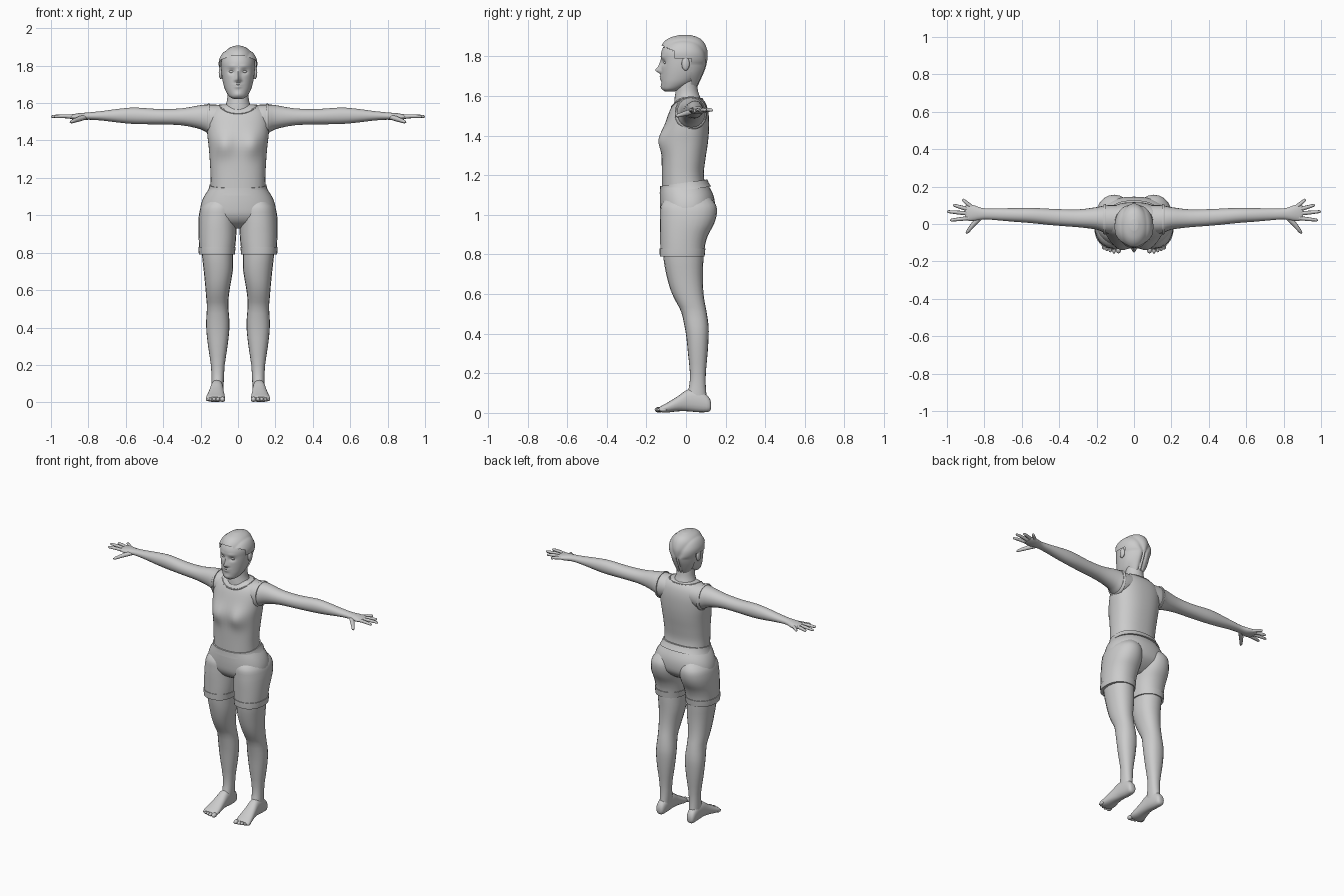
import bpy, bmesh, math
from mathutils import Vector

ORDER = {'x': (2, 0, 1), 'y': (0, 2, 1), 'z': (0, 1, 2)}  # where (a, b, t) land in xyz


def finish(name, bm, mirror=False, angle=50):
    bmesh.ops.recalc_face_normals(bm, faces=bm.faces)
    me = bpy.data.meshes.new(name)
    bm.to_mesh(me)
    bm.free()
    me.shade_smooth()
    me.set_sharp_from_angle(angle=math.radians(angle))
    ob = bpy.data.objects.new(name, me)
    bpy.context.collection.objects.link(ob)
    if mirror:
        ob.modifiers.new("Mirror", 'MIRROR').use_mirror_merge = False
    return ob


def smooth_sections(secs, steps):
    out = []
    for i in range(len(secs) - 1):
        p0, p1, p2, p3 = (secs[max(i - 1, 0)], secs[i], secs[i + 1], secs[min(i + 2, len(secs) - 1)])
        for s in range(steps):
            t = s / steps
            out.append([0.5 * (2 * b + (c - a) * t + (2 * a - 5 * b + 4 * c - d) * t * t
                               + (3 * b - a - 3 * c + d) * t ** 3)
                        for a, b, c, d in zip(p0, p1, p2, p3)])
    return out + [list(secs[-1])]


def bridge(bm, rings, cap=True):
    n = len(rings[0])
    for r, q in zip(rings, rings[1:]):
        for j in range(n):
            bm.faces.new((r[j], r[(j + 1) % n], q[(j + 1) % n], q[j]))
    if cap:
        bm.faces.new(rings[0])
        bm.faces.new(rings[-1])


def loft(name, secs, axis='z', n=24, steps=3, p=0.9, mirror=False, bumps=(), tilt=0, cap=True, edit=None):
    """Sections are (t, a0, a1, b0, b1); bumps push y: (x, z, sx, sz, dy)."""
    bm = bmesh.new()
    rings = []
    for t, a0, a1, b0, b1 in smooth_sections(secs, steps):
        ring = []
        for j in range(n):
            u = 2 * math.pi * j / n
            c, s = math.cos(u), math.sin(u)
            a = (a0 + a1) / 2 + (a1 - a0) / 2 * math.copysign(abs(c) ** p, c)
            b = (b0 + b1) / 2 + (b1 - b0) / 2 * math.copysign(abs(s) ** p, s)
            v = [0, 0, 0]
            for val, k in zip((a, b, t), ((0, 1, 2) if axis == 'z' else (1, 2, 0) if axis == 'x' else (0, 2, 1))):
                v[k] = val
            v[2] += tilt * v[1]
            for bx, bz, sx, sz, dy in bumps:
                if v[1] * dy > 0 or (dy > 0 and v[1] < -0.03):
                    for side in ((1, -1) if bx else (1,)):
                        v[1] += dy * math.exp(-((v[0] - side * bx) / sx) ** 2 - ((v[2] - bz) / sz) ** 2)
            ring.append(bm.verts.new(v))
        rings.append(ring)
    bridge(bm, rings, cap)
    if edit:
        edit(bm)
    return finish(name, bm, mirror)


def tube(name, pts, n=8, mirror=True, closed=False):
    """Round tube through points (x, y, z, radius)."""
    bm = bmesh.new()
    rings = []
    m = len(pts)
    for i, q in enumerate(pts):
        c = Vector(q[:3])
        nxt = pts[(i + 1) % m] if closed else pts[min(i + 1, m - 1)]
        d = (Vector(nxt[:3]) - Vector(pts[i - 1 if closed else max(i - 1, 0)][:3])).normalized()
        u = d.cross(Vector((0.05, 0.1, 1))).normalized()
        w = d.cross(u)
        rings.append([bm.verts.new(c + q[3] * (u * math.cos(2 * math.pi * k / n) + w * math.sin(2 * math.pi * k / n)))
                      for k in range(n)])
    bridge(bm, rings + ([rings[0]] if closed else []), cap=not closed)
    return finish(name, bm, mirror)


def ball(name, loc, size, mirror=True):
    bm = bmesh.new()
    bmesh.ops.create_uvsphere(bm, u_segments=16, v_segments=10, radius=1)
    bmesh.ops.scale(bm, vec=size, verts=bm.verts)
    bmesh.ops.translate(bm, vec=loc, verts=bm.verts)
    return finish(name, bm, mirror)


def sym(rows):
    return [(z, -x, x, f, b) for z, x, f, b in rows]


# Tank top torso
torso = loft("tank_top", sym([(1.12, .148, -.122, .105), (1.2, .146, -.122, .09), (1.28, .15, -.122, .098),
             (1.36, .156, -.118, .11), (1.43, .164, -.112, .116), (1.5, .166, -.092, .115),
             (1.55, .155, -.07, .105), (1.58, .125, -.045, .088), (1.592, .085, -.025, .07)]),
             n=48, steps=4, p=.85, bumps=[(.075, 1.375, .055, .06, -.03)])

# Neckline trim, snapped to the torso
trim = []
for i in range(32):
    u = 2 * math.pi * i / 32
    guess = Vector((.095 * math.cos(u), .015 + .08 * math.sin(u), 1.57 + .03 * math.sin(u)))
    hit = torso.closest_point_on_mesh(guess)[1]
    trim.append((*hit, .004))
tube("neckline_trim", trim, n=6, mirror=False, closed=True)

# Neck
loft("neck", sym([(1.555, .085, -.06, .085), (1.585, .068, -.058, .075), (1.62, .058, -.053, .062),
                  (1.66, .056, -.05, .056), (1.7, .055, -.05, .055)]), p=1)

# Head: eye sockets, nose, lips, chin and brow are soft bumps
head_rows = [(1.622, .022, -.105, -.06), (1.635, .046, -.119, -.02), (1.665, .066, -.124, .035),
             (1.7, .078, -.125, .068), (1.74, .086, -.125, .085), (1.78, .09, -.125, .095),
             (1.82, .09, -.125, .097), (1.86, .077, -.106, .083), (1.884, .052, -.076, .058),
             (1.897, .016, -.03, .02)]
loft("head", sym(head_rows), n=72, steps=6, p=.95,
     bumps=[(.034, 1.768, .018, .013, .012), (0, 1.73, .011, .015, -.026), (0, 1.755, .009, .022, -.012),
            (.012, 1.722, .008, .008, -.009), (0, 1.699, .02, .005, -.008), (0, 1.686, .017, .006, -.008),
            (0, 1.645, .022, .014, -.006), (.032, 1.797, .024, .008, -.004)])
ball("eye", (.034, -.104, 1.768), (.014, .009, .007))
ball("ear", (.092, -.002, 1.762), (.011, .02, .034))


# Ridged hair cap with the face area cut away
def ridges(bm):
    for v in bm.verts:
        ang = math.atan2(v.co.x, max(v.co.z - 1.74, .02))
        out = (v.co - Vector((0, -.01, 1.75))).normalized()
        v.co += out * (.001 + .009 * abs(math.cos(3.5 * ang)))
    drop = []
    for f in bm.faces:
        c = f.calc_center_median()
        edge = .025 - max(0, c.z - 1.79) * 2.4
        burn = 1.79 < c.z < 1.84 and c.y > -.06 and abs(c.x) > .05
        if c.y < edge and not burn:
            drop.append(f)
    bmesh.ops.delete(bm, geom=drop, context='FACES')


loft("hair", sym([(1.655, .045, -.05, .052)] + [(z, x + .004, f - .003, b + .003) for z, x, f, b in head_rows[3:]]),
     n=72, steps=6, p=.95, edit=ridges)

# Arms and palms
loft("arm", [(.09, -.05, .1, 1.45, 1.59), (.15, -.05, .1, 1.435, 1.592), (.2, -.03, .09, 1.46, 1.589),
             (.3, -.017, .078, 1.481, 1.572), (.42, -.008, .08, 1.486, 1.568), (.55, .005, .086, 1.488, 1.576),
             (.64, .012, .085, 1.496, 1.569), (.73, .02, .083, 1.507, 1.557), (.8, .025, .083, 1.511, 1.55),
             (.85, .018, .098, 1.508, 1.546), (.885, .017, .105, 1.513, 1.54), (.903, .03, .095, 1.518, 1.535)],
     axis='x', p=.95, mirror=True)
loft("armhole_trim", [(.15, -.056, .106, 1.43, 1.596), (.158, -.056, .106, 1.431, 1.597),
                      (.166, -.05, .101, 1.438, 1.594)], axis='x', n=32, mirror=True)

# Fingers and thumb
for name, a, b in [("little_finger", (.87, .092), (.918, .132)), ("ring_finger", (.885, .078), (.968, .102)),
                   ("middle_finger", (.885, .056), (1.0, .067)), ("index_finger", (.88, .032), (.984, .02))]:
    pts = [(a[0] + (b[0] - a[0]) * t, a[1] + (b[1] - a[1]) * t, 1.527 + .003 * math.sin(3 * t), r)
           for t, r in ((0, .011), (.4, .0105), (.75, .009), (.94, .0075), (1, .003))]
    tube(name, pts)
tube("thumb", [(.815, .04, 1.525, .013), (.85, .008, 1.515, .014), (.875, -.022, 1.506, .011),
               (.89, -.042, 1.5, .009), (.897, -.05, 1.497, .004)])

# Shorts: hips, legs, waistband and hems
loft("shorts_hips", sym([(1.145, .152, -.13, .115), (1.1, .182, -.132, .138), (1.05, .2, -.132, .146),
                         (1.0, .2, -.126, .138), (.96, .17, -.1, .1), (.93, .1, -.05, .05)]),
     n=40, p=.88)
loft("shorts_leg", [(1.1, .035, .15, -.09, .11), (1.05, .01, .196, -.126, .151), (1.0, .004, .209, -.131, .155),
                    (.95, .006, .212, -.132, .14), (.9, .009, .211, -.131, .113), (.85, .013, .209, -.13, .097),
                    (.792, .02, .206, -.129, .091)], p=.9, mirror=True)
loft("hem_band", [(.79, .017, .209, -.132, .094), (.81, .015, .211, -.133, .096), (.83, .012, .212, -.133, .098)],
     n=32, steps=1, mirror=True)
loft("waistband", sym([(1.125, .166, -.133, .127), (1.145, .156, -.131, .115), (1.163, .152, -.13, .108)]),
     n=40, steps=1, p=.87, tilt=.14)

# Legs
loft("leg", [(.86, .028, .197, -.118, .088), (.78, .026, .192, -.114, .088), (.7, .028, .183, -.1, .085),
             (.62, .042, .175, -.078, .087), (.56, .05, .17, -.05, .094), (.51, .052, .166, -.024, .104),
             (.44, .046, .17, -.008, .114), (.38, .047, .169, .002, .114), (.3, .056, .16, .01, .109),
             (.2, .071, .145, .02, .1), (.13, .075, .142, .015, .1), (.08, .078, .142, .0, .105),
             (.04, .082, .14, .01, .11)], n=20, steps=2, mirror=True)

# Feet with toes
loft("foot", [(.127, .1, .127, .022, .05), (.115, .087, .14, .006, .08), (.07, .08, .144, .003, .115),
              (.01, .078, .148, .008, .118), (-.04, .075, .157, .008, .085), (-.09, .07, .168, .002, .054),
              (-.12, .073, .172, .002, .038), (-.135, .085, .162, .008, .028)],
     axis='y', n=20, p=.85, mirror=True)
for i, (x, y, r) in enumerate([(.083, -.136, .0145), (.107, -.137, .011), (.127, -.131, .0105),
                               (.146, -.124, .010), (.163, -.116, .0095)]):
    ball("toe_%d" % (i + 1), (x, y, .016), (r, .021, r))
